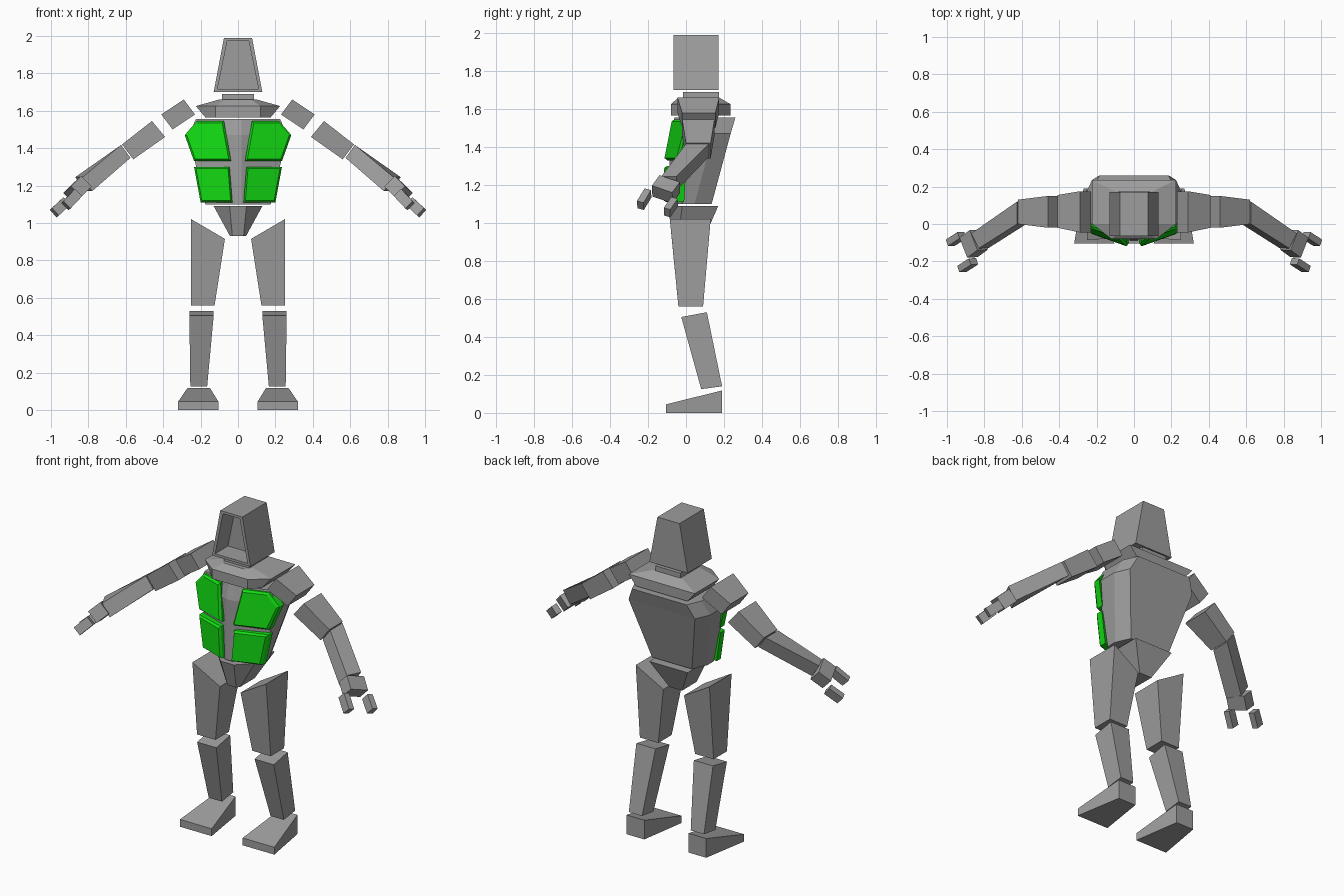
import bpy, bmesh
from mathutils import Vector

if "Cube" in bpy.data.objects:
    bpy.data.objects.remove(bpy.data.objects["Cube"])


def material(name, rgb):
    m = bpy.data.materials.new(name)
    m.diffuse_color = (*rgb, 1)
    m.use_nodes = True
    m.node_tree.nodes["Principled BSDF"].inputs["Base Color"].default_value = m.diffuse_color
    return m


GREY = material("grey metal", (0.34, 0.34, 0.34))
GREEN = material("green plate", (0.006, 0.70, 0.006))


def loft(name, rings, mat=GREY, mirror=False):
    """Join rings of equal point count and cap both ends; optionally mirror in x."""
    bm = bmesh.new()
    loops = [[bm.verts.new(p) for p in r] for r in rings]
    n = len(loops[0])
    for a, b in zip(loops, loops[1:]):
        for i in range(n):
            j = (i + 1) % n
            bm.faces.new((a[i], a[j], b[j], b[i]))
    bm.faces.new(loops[0])
    bm.faces.new(loops[-1])
    bmesh.ops.recalc_face_normals(bm, faces=bm.faces)
    me = bpy.data.meshes.new(name)
    bm.to_mesh(me)
    bm.free()
    me.materials.append(mat)
    ob = bpy.data.objects.new(name, me)
    bpy.context.collection.objects.link(ob)
    if mirror:
        ob.modifiers.new("Mirror", "MIRROR").use_mirror_merge = False
    return ob


def rect(x0, x1, y0, y1, z):
    return [(x0, y0, z), (x1, y0, z), (x1, y1, z), (x0, y1, z)]


def sym(half, z):
    """Full level ring from the right half of its outline."""
    return [(x, y, z) for x, y in half] + [(-x, y, z) for x, y in reversed(half)]


def bar(name, a, b, up, wu, wv):
    """Box along a-b, wu wide along up and wv wide across."""
    a, b = Vector(a), Vector(b)
    d = (b - a).normalized()
    u = Vector(up)
    u = (u - d * u.dot(d)).normalized()
    v = d.cross(u)
    ring = lambda c: [c + u * wu / 2 * i + v * wv / 2 * j
                      for i, j in ((1, 1), (1, -1), (-1, -1), (-1, 1))]
    loft(name, [ring(a), ring(b)], mirror=True)


# Head: tapered hood with a deep open face
def hood(y, xt, zt, xb, zb):
    return [(-xb, y, zb), (xb, y, zb), (xt, y, zt), (-xt, y, zt)]


loft("head", [hood(0.17, 0.075, 1.99, 0.13, 1.70), hood(-0.065, 0.075, 1.99, 0.13, 1.70),
              hood(-0.065, 0.057, 1.975, 0.11, 1.715), hood(0.06, 0.057, 1.975, 0.11, 1.715)])
loft("neck", [rect(-0.085, 0.085, -0.015, 0.175, z) for z in (1.65, 1.69)])

# Collar with chamfered front corners
loft("collar", [sym([(0.12, -0.08), (0.175, -0.02), (0.175, 0.235)], 1.565),
                sym([(0.12, -0.08), (0.225, 0.0), (0.225, 0.235)], 1.625),
                sym([(0.07, -0.04), (0.10, 0.0), (0.10, 0.175)], 1.66)])


# Torso with a ridged front and chamfered back corners
def torso_ring(z, w, front, side, back):
    half = [(0.02, front), (w, side), (w, back - 0.09), (w - 0.04, back)]
    return sym(half, z)


loft("torso", [torso_ring(1.10, 0.175, -0.09, -0.02, 0.135),
               torso_ring(1.47, 0.265, -0.085, 0.0, 0.235),
               torso_ring(1.555, 0.225, -0.06, 0.0, 0.26)])


# Chest and belly plates
def plate(name, outline):
    cx = sum(p[0] for p in outline) / len(outline)
    cz = sum(p[1] for p in outline) / len(outline)

    def ring(offset, k):
        pts = []
        for x, z in outline:
            y = -0.116 + 0.32 * (x - 0.04) + max(0, z - 1.30) * 0.12 + offset
            pts.append((cx + (x - cx) * k, y, cz + (z - cz) * k))
        return pts
    loft(name, [ring(0.055, 1), ring(0.014, 1), ring(0, 0.9)], GREEN, True)


plate("chest_plate", [(0.037, 1.33), (0.235, 1.33), (0.285, 1.47), (0.22, 1.545), (0.075, 1.545)])
plate("belly_plate", [(0.03, 1.11), (0.20, 1.11), (0.235, 1.30), (0.045, 1.30)])

# Pelvis
loft("pelvis", [sym([(0.045, -0.105), (0.13, -0.02), (0.13, 0.17)], 1.09),
                sym([(0.03, -0.06), (0.043, -0.04), (0.043, 0.10)], 0.93)])

# Legs
loft("thigh", [rect(0.125, 0.25, -0.04, 0.09, 0.56),
               [(0.07, -0.075, 0.915), (0.25, -0.085, 1.02),
                (0.25, 0.13, 1.02), (0.07, 0.12, 0.915)]], mirror=True)
loft("shin", [[(0.13, -0.025, 0.505), (0.26, -0.025, 0.505), (0.26, 0.11, 0.53), (0.13, 0.11, 0.53)],
              [(0.165, 0.08, 0.125), (0.255, 0.08, 0.125), (0.255, 0.19, 0.14), (0.165, 0.19, 0.14)]],
     mirror=True)
loft("foot", [[(0.105, -0.105, 0), (0.32, -0.105, 0), (0.32, -0.105, 0.045), (0.105, -0.105, 0.045)],
              [(0.15, 0.19, 0), (0.27, 0.19, 0), (0.27, 0.19, 0.118), (0.15, 0.19, 0.118)]],
     mirror=True)


# Arms: each end is given by its upper and lower corner and its y range
def arm_end(top, low, y0, y1, skew=0):
    return [(top[0] - skew, y0, top[1]), (top[0] + skew, y1, top[1]),
            (low[0] + skew, y1, low[1]), (low[0] - skew, y0, low[1])]


loft("shoulder", [arm_end((0.29, 1.66), (0.23, 1.58), -0.045, 0.175),
                  arm_end((0.41, 1.58), (0.35, 1.50), -0.02, 0.155)], mirror=True)
loft("upper_arm", [arm_end((0.46, 1.545), (0.39, 1.46), -0.02, 0.15),
                   arm_end((0.62, 1.42), (0.56, 1.34), 0.0, 0.13)], mirror=True)
loft("forearm", [arm_end((0.625, 1.417), (0.575, 1.348), 0.0, 0.12),
                 arm_end((0.85, 1.245), (0.80, 1.17), -0.13, -0.05, 0.02)], mirror=True)

# Hands with two fingers
UP = (0.65, 0, 0.75)
bar("hand", (0.83, -0.085, 1.205), (0.885, -0.125, 1.15), UP, 0.08, 0.12)
bar("outer_finger", (0.92, -0.06, 1.112), (0.982, -0.10, 1.055), UP, 0.055, 0.037)
bar("inner_finger", (0.858, -0.20, 1.158), (0.92, -0.24, 1.092), UP, 0.055, 0.037)
